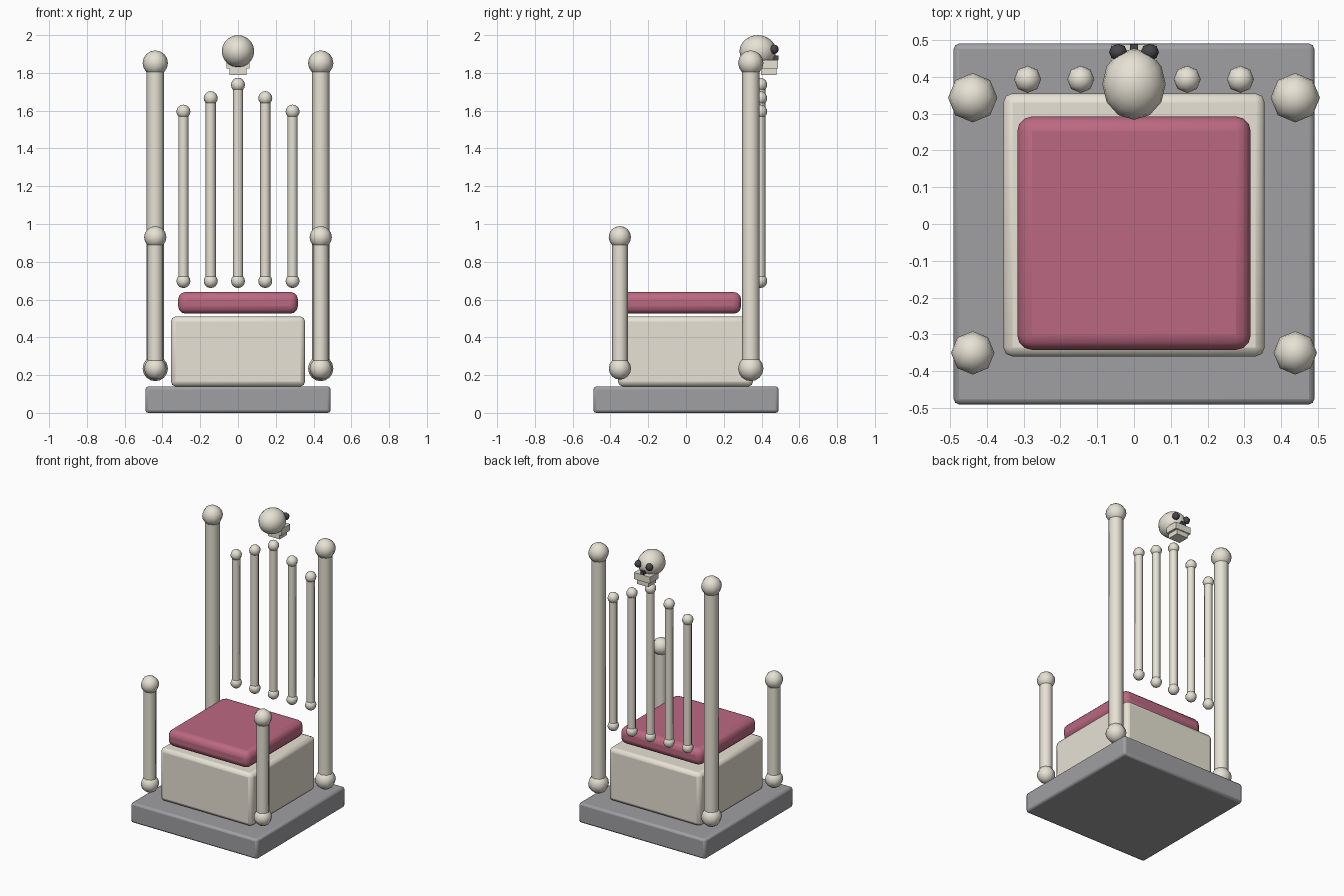
import bpy, math
from mathutils import Vector

if "Cube" in bpy.data.objects:
    bpy.data.objects.remove(bpy.data.objects["Cube"])


def material(name, rgb):
    m = bpy.data.materials.new(name)
    m.diffuse_color = (*rgb, 1)
    m.use_nodes = True
    m.node_tree.nodes["Principled BSDF"].inputs["Base Color"].default_value = m.diffuse_color
    return m


BONE = material("bone", (0.80, 0.76, 0.66))
STONE = material("stone", (0.35, 0.35, 0.37))
CLOTH = material("cloth", (0.50, 0.14, 0.22))
DARK = material("dark", (0.06, 0.06, 0.07))


def finish(name, mat, smooth=True):
    o = bpy.context.object
    o.name = name
    o.data.materials.append(mat)
    bpy.ops.object.transform_apply(location=False, rotation=False, scale=True)
    if smooth:
        bpy.ops.object.shade_smooth_by_angle(angle=math.radians(50))
    return o


def box(name, lo, hi, mat, bevel=0.0, segments=2):
    lo, hi = Vector(lo), Vector(hi)
    bpy.ops.mesh.primitive_cube_add(size=1, location=(lo + hi) / 2)
    o = bpy.context.object
    o.scale = hi - lo
    finish(name, mat, smooth=False)
    if bevel:
        b = o.modifiers.new("bevel", 'BEVEL')
        b.width, b.segments = bevel, segments
        bpy.ops.object.shade_smooth_by_angle(angle=math.radians(50))


def ball(name, loc, radii, mat, segments=8, rings=8):
    bpy.ops.mesh.primitive_uv_sphere_add(segments=segments, ring_count=rings,
                                         radius=1, location=loc)
    bpy.context.object.scale = radii
    finish(name, mat)


def bone(name, x, y, z0, z1, r, knob):
    # Shaft with a round knob at each end
    bpy.ops.mesh.primitive_cylinder_add(vertices=8, radius=r, depth=z1 - z0,
                                        location=(x, y, (z0 + z1) / 2))
    finish(name, BONE)
    for end, z in (("bottom", z0), ("top", z1)):
        ball(f"{name}_{end}_knob", (x, y, z), (knob,) * 3, BONE)


# Plinth, seat block and cushion
box("plinth", (-0.49, -0.49, 0), (0.49, 0.49, 0.14), STONE, 0.015)
box("seat_block", (-0.355, -0.36, 0.14), (0.355, 0.355, 0.51), BONE, 0.025)
box("cushion", (-0.317, -0.342, 0.525), (0.317, 0.292, 0.64), CLOTH, 0.04, 3)

# Corner posts
for side, x in (("left", -0.438), ("right", 0.438)):
    bone(f"front_post_{side}", x, -0.35, 0.235, 0.93, 0.042, 0.059)
    bone(f"back_post_{side}", x, 0.343, 0.235, 1.852, 0.047, 0.067)

# Back spindles, tallest in the middle
for i in range(-2, 3):
    bone(f"spindle_{i + 3}", i * 0.1445, 0.393, 0.698,
         1.737 - 0.071 * abs(i), 0.027, 0.037)

# Skull finial, facing backwards
ball("skull", (0, 0.38, 1.915), (0.086, 0.097, 0.085), BONE, 12, 10)
box("upper_jaw", (-0.062, 0.395, 1.822), (0.062, 0.488, 1.868), BONE)
box("lower_jaw", (-0.045, 0.398, 1.79), (0.045, 0.48, 1.822), BONE)
for side, x in (("left", -0.043), ("right", 0.043)):
    ball(f"eye_socket_{side}", (x, 0.467, 1.925), (0.025, 0.023, 0.025), DARK)
box("nose_hole", (-0.011, 0.46, 1.868), (0.011, 0.489, 1.893), DARK)
